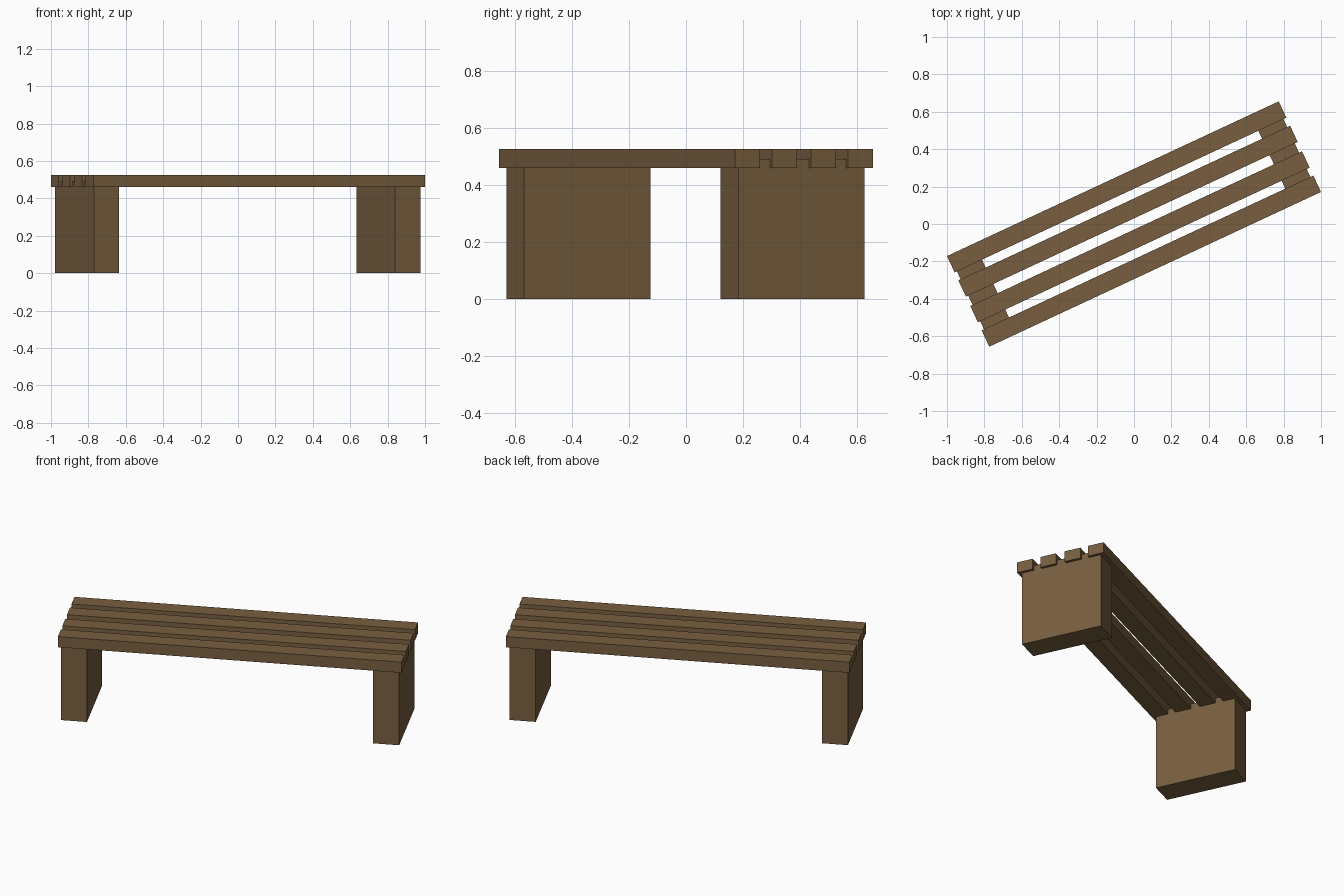
import bpy
import math
from mathutils import Matrix

if "Cube" in bpy.data.objects:
    bpy.data.objects.remove(bpy.data.objects["Cube"])

wood = bpy.data.materials.new("brown wood")
wood.diffuse_color = (0.188, 0.114, 0.050, 1)
wood.use_nodes = True
wood.node_tree.nodes["Principled BSDF"].inputs["Base Color"].default_value = wood.diffuse_color

TURN = Matrix.Rotation(math.radians(25), 4, 'Z')   # bench is turned on the ground


def box(name, along, across, z0, z1, length, width):
    """Box placed in the bench's own axes, then turned with the bench."""
    bpy.ops.mesh.primitive_cube_add(size=1)
    ob = bpy.context.object
    ob.name = ob.data.name = name
    ob.data.transform(Matrix.Diagonal((length, width, z1 - z0, 1)))
    ob.matrix_world = TURN @ Matrix.Translation((along, across, (z0 + z1) / 2))
    ob.data.materials.append(wood)
    return ob


# Seat slats
for i, across in enumerate((-0.219, -0.0755, 0.0755, 0.219)):
    box(f"seat_slat_{i + 1}", 0, across, 0.46, 0.526, 1.957, 0.0965)

# Block legs, let into the underside of the slats
for name, along in (("left_leg", -0.891), ("right_leg", 0.887)):
    box(name, along, -0.001, 0, 0.491, 0.148, 0.488)
